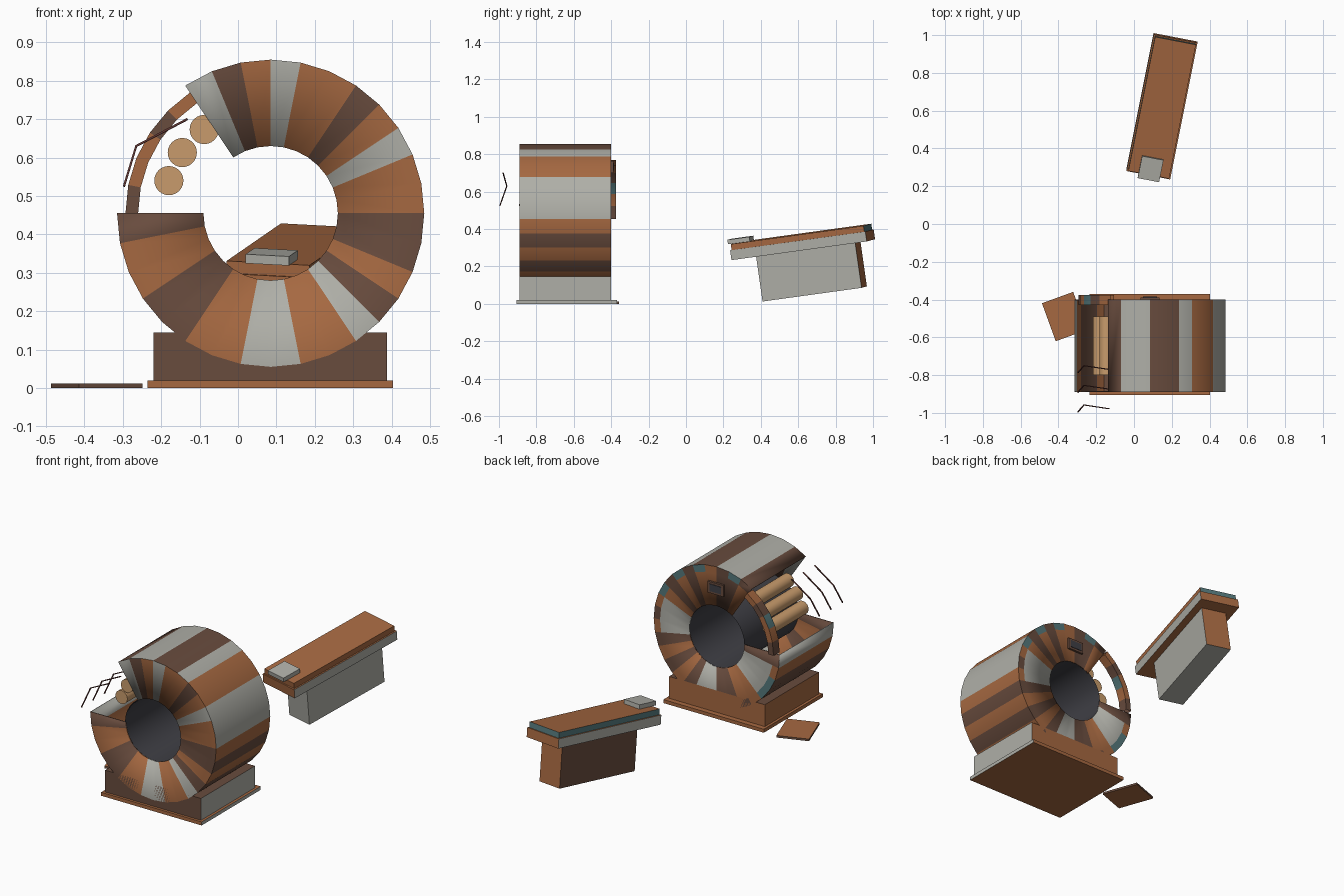
import bpy, bmesh, math
from mathutils import Matrix, Vector, Euler

if "Cube" in bpy.data.objects:
    bpy.data.objects.remove(bpy.data.objects["Cube"])

# Palette, one letter per colour
PALETTE = {
    "O": ("rust_orange", (0.38, 0.14, 0.053)),
    "D": ("dark_brown", (0.14, 0.072, 0.048)),
    "G": ("light_grey", (0.43, 0.43, 0.39)),
    "T": ("teal", (0.09, 0.19, 0.20)),
    "C": ("charcoal", (0.05, 0.05, 0.06)),
    "B": ("copper_tan", (0.58, 0.33, 0.15)),
    "R": ("red_brown", (0.11, 0.035, 0.03)),
}
MATS = {}
for key, (label, rgb) in PALETTE.items():
    mat = bpy.data.materials.new(label)
    mat.use_nodes = True
    mat.diffuse_color = (*rgb, 1)
    for node in mat.node_tree.nodes:
        if node.type == "BSDF_PRINCIPLED":
            node.inputs["Base Color"].default_value = (*rgb, 1)
            node.inputs["Roughness"].default_value = 0.8
    MATS[key] = mat

CENTRE = Vector((0.085, 0, 0.455))
STEP = math.radians(11.25)


def finish(name, bm, letters, smooth=False):
    """Turn a bmesh into an object; letters gives one colour key per face."""
    used = sorted(set(letters))
    for face, key in zip(bm.faces, letters):
        face.material_index = used.index(key)
    mesh = bpy.data.meshes.new(name)
    bm.to_mesh(mesh)
    bm.free()
    for key in used:
        mesh.materials.append(MATS[key])
    obj = bpy.data.objects.new(name, mesh)
    bpy.context.collection.objects.link(obj)
    if smooth:
        bpy.ops.object.select_all(action="DESELECT")
        obj.select_set(True)
        bpy.context.view_layer.objects.active = obj
        bpy.ops.object.shade_smooth_by_angle(angle=math.radians(30))
    return obj


def lathe(name, start, count, profile, bands):
    """Sweep an (r, y) profile clockwise round the bore axis, a colour string per band."""
    bm = bmesh.new()
    rows = []
    closed = count == 32
    for i in range(count if closed else count + 1):
        a = math.radians(start) - i * STEP
        rows.append([bm.verts.new(CENTRE + Vector((r * math.cos(a), y, r * math.sin(a))))
                     for r, y in profile])
    letters = []
    for i in range(count):
        p, q = rows[i], rows[(i + 1) % len(rows)]
        for j, band in enumerate(bands):
            bm.faces.new((p[j], q[j], q[j + 1], p[j + 1]))
            letters.append(band[i % len(band)])
    return finish(name, bm, letters, True)


def box(name, lo, hi, colours, matrix=None):
    """Box with colours for the sides -x +x -y +y -z +z."""
    bm = bmesh.new()
    lo, hi = Vector(lo), Vector(hi)
    size = hi - lo
    bmesh.ops.create_cube(bm, size=1, matrix=Matrix.Translation((lo + hi) / 2)
                          @ Matrix.Diagonal((*size, 1)))
    bm.normal_update()
    letters = []
    for face in bm.faces:
        axis = max(range(3), key=lambda k: abs(face.normal[k]))
        letters.append((colours * 6)[axis * 2 + (face.normal[axis] > 0)])
    if matrix:
        bm.transform(matrix)
    return finish(name, bm, letters)


# Scanner housing with its open sector at the upper left
FRONT, BACK = -0.89, -0.40
shell = lathe("scanner_housing", 123.75, 27,
              [(0.175, FRONT), (0.40, FRONT), (0.40, BACK), (0.36, BACK), (0.175, BACK)],
              ["GDOGOODOGOODDODGOOGGOODDOOD",
               "DGGDDGOOGGGODODODOODDOODDOG",
               "DTDOTDTDTODODODODOODODOTTOD",
               "ODDOODODOGGGDODODGGDDOOGGGD"])
solid = shell.modifiers.new("thickness", "SOLIDIFY")
solid.thickness = 0.006
solid.offset = -1

# Bore tube, inside and outside skins
lathe("bore_lining", 180, 32, [(0.175, BACK), (0.175, FRONT)], ["C"])
lathe("bore_coil", 180, 32, [(0.179, FRONT), (0.179, BACK)], ["C"])

# Rim strip that still spans the open sector at the back
lathe("loose_rim", 180, 5,
      [(0.378, -0.43), (0.378, -0.375), (0.345, -0.375), (0.345, -0.43)],
      ["DOTDO", "DOODO", "DOTDO"])

# Small display on the back
box("display_frame", (0.035, BACK, 0.70), (0.135, -0.388, 0.765), "D")
box("display_screen", (0.048, -0.388, 0.712), (0.122, -0.385, 0.753), "C")

# Base and plinth
box("scanner_base", (-0.22, -0.89, 0.02), (0.388, -0.40, 0.145), "OGDOOD")
box("base_plinth", (-0.235, -0.905, 0), (0.403, -0.37, 0.02), "OGOOOO")

# Exposed copper cylinders
for i, (x, z) in enumerate([(-0.088, 0.673), (-0.145, 0.613), (-0.18, 0.54)]):
    bm = bmesh.new()
    bmesh.ops.create_cone(bm, cap_ends=True, segments=24, radius1=0.038, radius2=0.038,
                          depth=0.31, matrix=Matrix.Translation((x, -0.645, z))
                          @ Matrix.Rotation(math.pi / 2, 4, "X"))
    finish(f"copper_cylinder_{i + 1}", bm, "B" * len(bm.faces), True)

# Bent loose cables
for i in range(3):
    curve = bpy.data.curves.new(f"loose_cable_{i + 1}", "CURVE")
    curve.dimensions = "3D"
    curve.bevel_depth = 0.004
    curve.bevel_resolution = 0
    curve.use_fill_caps = True
    points = [(-0.297, -0.995, 0.525), (-0.265, -0.958, 0.63), (-0.132, -0.978, 0.70)]
    spline = curve.splines.new("POLY")
    spline.points.add(len(points) - 1)
    for point, (x, y, z) in zip(spline.points, points):
        point.co = (x, y + 0.104 * i, z, 1)
    curve.materials.append(MATS["R"])
    bpy.context.collection.objects.link(bpy.data.objects.new(curve.name, curve))

# Fallen panel on the floor
panel = Matrix.Translation((-0.368, -0.49, 0)) @ Matrix.Rotation(math.radians(20), 4, "Z")
box("fallen_panel", (-0.088, -0.107, 0), (0.088, 0.107, 0.012), "DDDDOO", panel)

# Tilted patient table
tilt = (Matrix.Translation((0.149, 0.615, 0.374))
        @ Matrix.Rotation(math.radians(-11.3), 4, "Z")
        @ Matrix.Rotation(math.radians(7.7), 4, "X")
        @ Matrix.Rotation(math.radians(3), 4, "Y"))
box("table_top", (-0.11, -0.365, -0.032), (0.11, 0.365, 0), "TOOTOO", tilt)
box("table_deck", (-0.118, -0.372, -0.085), (0.118, 0.372, -0.032), "GGOOOO", tilt)
box("table_pedestal", (-0.075, -0.245, -0.328), (0.075, 0.30, -0.085), "DGGOGG", tilt)
box("table_headrest", (-0.055, -0.39, 0), (0.06, -0.27, 0.024), "G", tilt)
